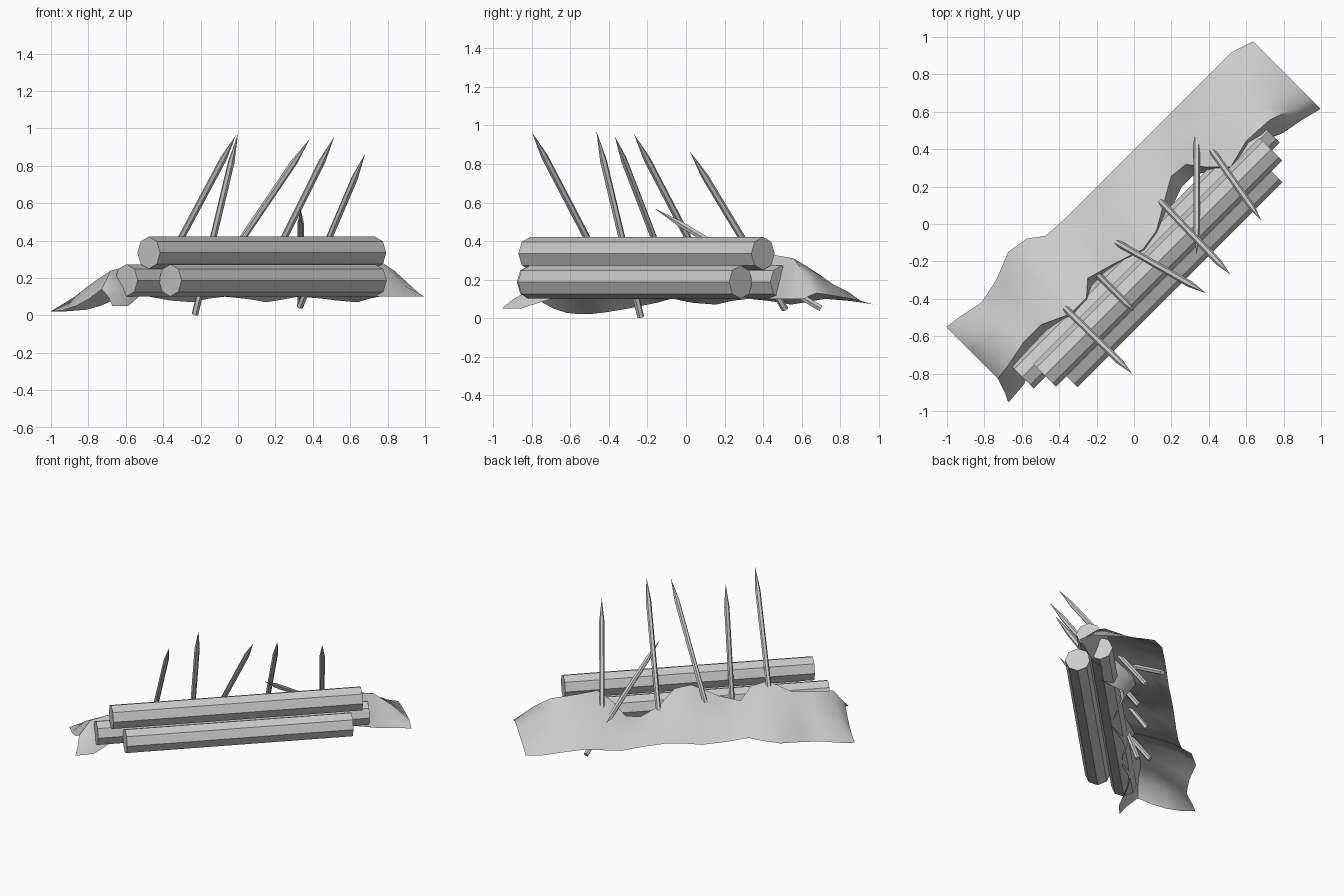
import bpy, bmesh, math
from mathutils import Vector

cube = bpy.data.objects.get("Cube")
if cube:
    bpy.data.objects.remove(cube, do_unlink=True)

grey = bpy.data.materials.new("pale_grey")
grey.use_nodes = True
grey.diffuse_color = (0.6, 0.6, 0.6, 1)
grey.node_tree.nodes["Principled BSDF"].inputs["Base Color"].default_value = (0.6, 0.6, 0.6, 1)

ALONG = Vector((1, 1, 0)).normalized()     # direction of the logs
BACK = Vector((-1, 1, 0)).normalized()     # from the logs toward the earth bank


def place(u, v, z):
    return ALONG * u + BACK * v + Vector((0, 0, z))


def finish(bm, name, angle):
    bmesh.ops.recalc_face_normals(bm, faces=bm.faces)
    mesh = bpy.data.meshes.new(name)
    bm.to_mesh(mesh)
    bm.free()
    mesh.materials.append(grey)
    obj = bpy.data.objects.new(name, mesh)
    bpy.context.collection.objects.link(obj)
    bpy.ops.object.select_all(action="DESELECT")
    obj.select_set(True)
    bpy.context.view_layer.objects.active = obj
    bpy.ops.object.shade_smooth_by_angle(angle=math.radians(angle))
    return obj


def rod(name, start, end, radius, sides, point=0.0):
    """Straight prism from start to end, optionally sharpened at the end."""
    start, end = Vector(start), Vector(end)
    axis = (end - start).normalized()
    side = axis.cross(Vector((0, 0, 1))).normalized()
    up = side.cross(axis)
    bm = bmesh.new()
    rings = []
    for centre in (start, end - axis * point):
        ring = []
        for i in range(sides):
            a = math.tau * i / sides
            ring.append(bm.verts.new(centre + (side * math.cos(a) + up * math.sin(a)) * radius))
        rings.append(ring)
    low, high = rings
    bm.faces.new(low)
    tip = bm.verts.new(end) if point else None
    if not point:
        bm.faces.new(high)
    for i in range(sides):
        j = (i + 1) % sides
        bm.faces.new((low[i], low[j], high[j], high[i]))
        if point:
            bm.faces.new((high[i], high[j], tip))
    return finish(bm, name, 25)


# Stacked logs: name, first end, last end, offset, height
for name, u0, u1, v, z in (
    ("top_log", -0.91, 0.80, -0.235, 0.335),
    ("lower_front_log", -0.83, 0.72, -0.318, 0.187),
    ("lower_back_log", -1.0, 0.86, -0.156, 0.187),
):
    rod(name, place(u0, v, z), place(u1, v, z), 0.086, 8)

# Sharpened stakes: foot and tip
stakes = (
    ((-0.45, -0.37, 0.14), (-0.01, -0.8, 0.965)),
    ((-0.23, -0.235, 0.005), (0, -0.465, 0.97)),
    ((-0.16, -0.06, 0.14), (0.385, -0.37, 0.945)),
    ((0.1, 0.165, 0.12), (0.515, -0.27, 0.955)),
    ((0.335, 0.7, 0.05), (0.335, -0.165, 0.57)),
    ((0.33, 0.515, 0.045), (0.68, 0.02, 0.865)),
)
for n, (foot, tip) in enumerate(stakes):
    rod(f"stake_{n + 1}", foot, tip, 0.018, 6, 0.16)

# Earth bank stations: along, crest offset, crest height, back offset, back height, front offset
stations = (
    (-1.1, -0.07, 0.14, 0.32, 0.02, -0.2),
    (-1.02, -0.06, 0.24, 0.31, 0.02, -0.19),
    (-0.87, -0.03, 0.26, 0.28, 0.03, -0.12),
    (-0.73, -0.03, 0.27, 0.31, 0.05, -0.1),
    (-0.58, -0.1, 0.33, 0.37, 0.08, -0.13),
    (-0.46, -0.1, 0.3, 0.35, 0.1, -0.12),
    (-0.38, -0.03, 0.23, 0.29, 0.1, -0.09),
    (-0.24, -0.07, 0.26, 0.28, 0.08, -0.1),
    (-0.06, -0.13, 0.33, 0.28, 0.07, -0.15),
    (0.06, -0.11, 0.32, 0.28, 0.09, -0.13),
    (0.18, -0.04, 0.23, 0.28, 0.1, -0.09),
    (0.32, 0.04, 0.2, 0.28, 0.09, -0.04),
    (0.42, 0.03, 0.21, 0.28, 0.08, -0.04),
    (0.49, -0.06, 0.28, 0.28, 0.07, -0.1),
    (0.58, -0.15, 0.33, 0.28, 0.08, -0.17),
    (0.74, -0.11, 0.33, 0.28, 0.1, -0.15),
    (0.91, -0.12, 0.31, 0.28, 0.09, -0.22),
    (1.02, -0.16, 0.24, 0.28, 0.08, -0.24),
    (1.14, -0.18, 0.13, 0.24, 0.07, -0.27),
)
bm = bmesh.new()
rows = []
STEPS = 4
for u, cv, cz, bv, bz, fv in stations:
    bulge = 2 if u < -1.05 else 0.75
    row = []
    for k in range(STEPS + 1):                       # back slope up to the crest
        t = k / STEPS
        row.append(bm.verts.new(place(u, bv + (cv - bv) * t, bz + (cz - bz) * t ** bulge)))
    foot = 0.05 if u < -1 else 0.1
    lean = -0.05 if u < -1.05 else 0
    row.append(bm.verts.new(place(u + lean / 2, cv * 0.4 + fv * 0.6, cz * 0.5 + foot * 0.5)))
    row.append(bm.verts.new(place(u + lean, fv, foot)))
    rows.append(row)
for a, b in zip(rows, rows[1:]):
    for k in range(len(a) - 1):
        bm.faces.new((a[k], a[k + 1], b[k + 1], b[k]))
finish(bm, "earth_bank", 50)
